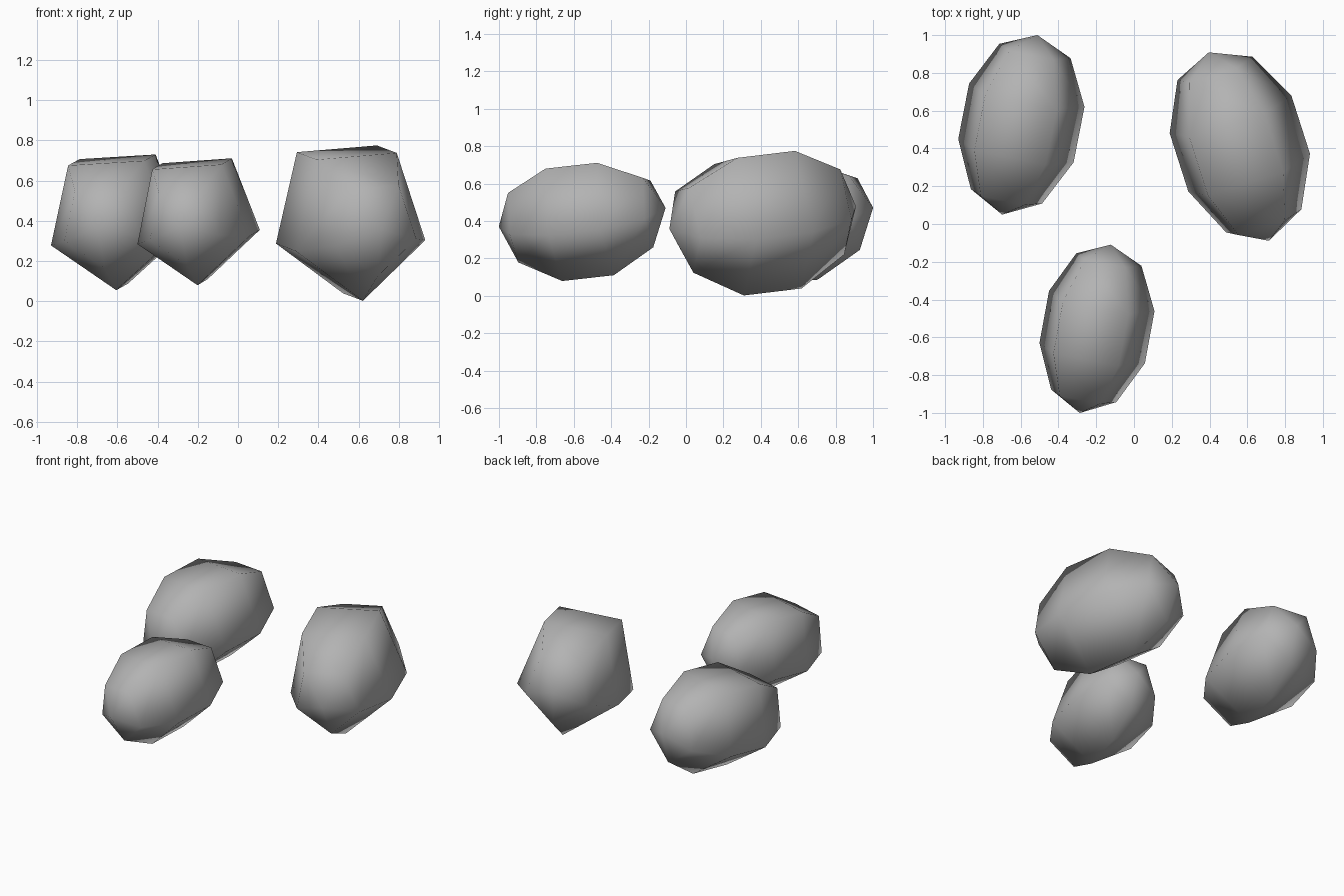
import bpy, bmesh, math
from mathutils import Matrix, Vector, Euler

if "Cube" in bpy.data.objects:
    bpy.data.objects.remove(bpy.data.objects["Cube"])

stone_mat = bpy.data.materials.new("stone grey")
stone_mat.diffuse_color = (0.45, 0.45, 0.45, 1)
stone_mat.use_nodes = True
stone_mat.node_tree.nodes["Principled BSDF"].inputs["Base Color"].default_value = stone_mat.diffuse_color

SIDES, BANDS = 5, 5


def pebble(name, centre, radii, tilt):
    """Five-sided, five-band ellipsoid lying along y, with a ridge underneath."""
    bm = bmesh.new()
    rings = []
    for i in range(1, BANDS):
        a = math.pi * i / BANDS
        rings.append([bm.verts.new((math.sin(a) * math.cos(t), -math.cos(a), math.sin(a) * math.sin(t)))
                      for t in (-math.pi / 2 + 2 * math.pi * k / SIDES for k in range(SIDES))])
    front, back = bm.verts.new((0, -1, 0)), bm.verts.new((0, 1, 0))
    for k in range(SIDES):
        n = (k + 1) % SIDES
        bm.faces.new((front, rings[0][k], rings[0][n]))
        bm.faces.new((back, rings[-1][n], rings[-1][k]))
        for lo, hi in zip(rings, rings[1:]):
            bm.faces.new((lo[k], hi[k], hi[n], lo[n]))
    # stretch, tilt and place
    bm.transform(Matrix.Translation(Vector(centre)) @ Euler(tilt).to_matrix().to_4x4()
                 @ Matrix.Diagonal((*radii, 1)))
    bmesh.ops.recalc_face_normals(bm, faces=bm.faces)
    for f in bm.faces:
        f.smooth = True
    me = bpy.data.meshes.new(name)
    bm.to_mesh(me)
    bm.free()
    me.materials.append(stone_mat)
    bpy.context.collection.objects.link(bpy.data.objects.new(name, me))


# three loose stones
pebble("back_left_stone", (-0.605, 0.525, 0.42), (0.345, 0.487, 0.37), (0.105, -0.06, -0.2))
pebble("front_stone", (-0.205, -0.555, 0.42), (0.315, 0.456, 0.345), (0.11, -0.07, -0.19))
pebble("right_stone", (0.555, 0.41, 0.418), (0.374, 0.527, 0.422), (0.115, -0.08, 0.3))
